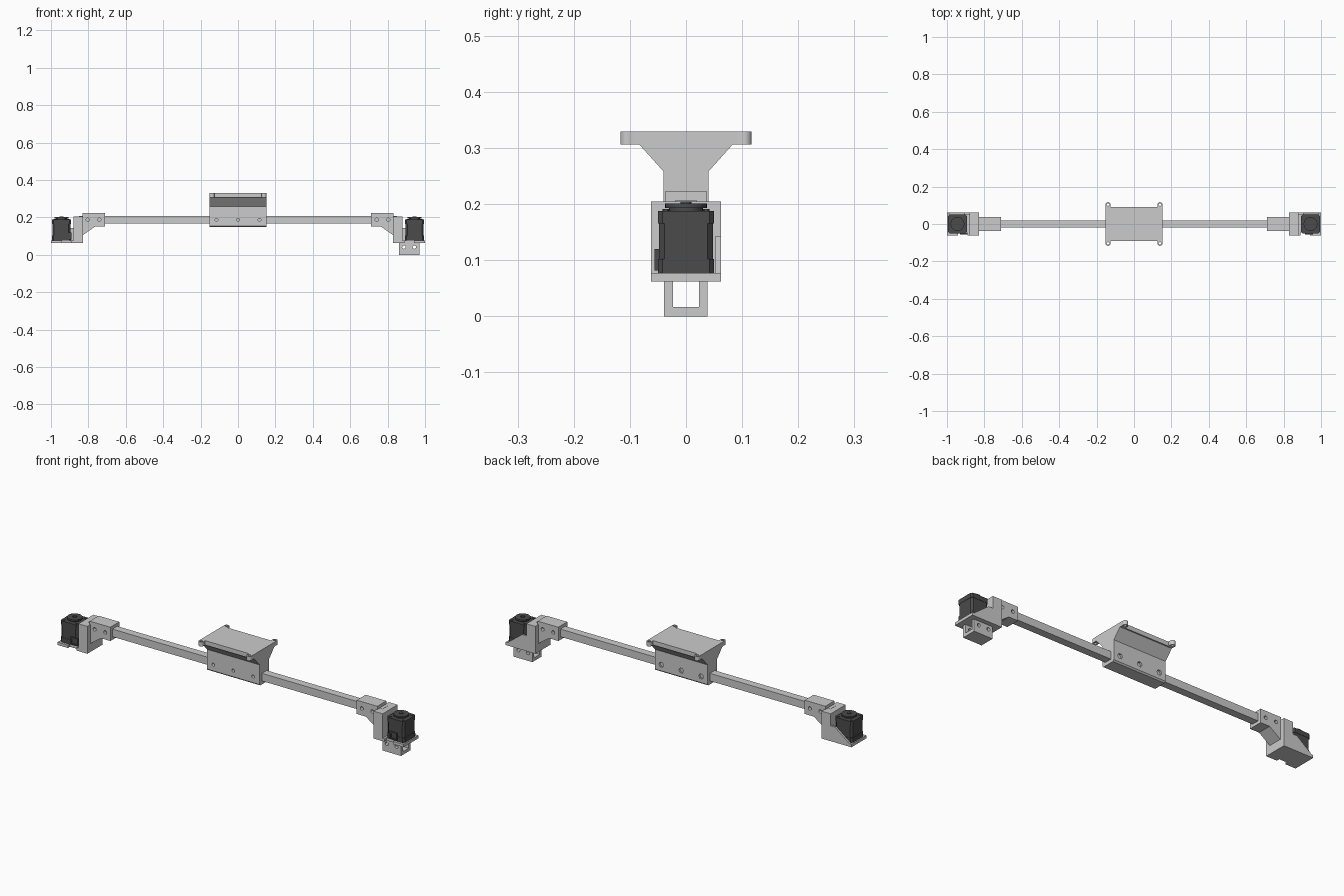
import bpy, bmesh, math
from mathutils import Matrix, Vector

if "Cube" in bpy.data.objects:
    bpy.data.objects.remove(bpy.data.objects["Cube"])

dark = bpy.data.materials.new("motor_dark")
dark.diffuse_color = (0.07, 0.07, 0.07, 1)
dark.use_nodes = True
dark.node_tree.nodes["Principled BSDF"].inputs["Base Color"].default_value = dark.diffuse_color


def prism(name, pts, a, b, axis, mat=None):
    """Extrude a profile along an axis: x uses (y,z), y uses (x,z), z uses (x,y)."""
    place = {'x': lambda p, t: (t, p[0], p[1]),
             'y': lambda p, t: (p[0], t, p[1]),
             'z': lambda p, t: (p[0], p[1], t)}[axis]
    bm = bmesh.new()
    lo = [bm.verts.new(place(p, a)) for p in pts]
    hi = [bm.verts.new(place(p, b)) for p in pts]
    bm.faces.new(lo)
    bm.faces.new(hi)
    n = len(pts)
    for i in range(n):
        bm.faces.new((lo[i], lo[(i + 1) % n], hi[(i + 1) % n], hi[i]))
    bmesh.ops.recalc_face_normals(bm, faces=bm.faces)
    me = bpy.data.meshes.new(name)
    bm.to_mesh(me)
    bm.free()
    ob = bpy.data.objects.new(name, me)
    bpy.context.collection.objects.link(ob)
    if mat:
        me.materials.append(mat)
    return ob


def box(name, x0, x1, y0, y1, z0, z1, mat=None):
    return prism(name, [(x0, y0), (x1, y0), (x1, y1), (x0, y1)], z0, z1, 'z', mat)


def circle(c, r, n=24):
    return [(c[0] + r * math.cos(2 * math.pi * i / n),
             c[1] + r * math.sin(2 * math.pi * i / n)) for i in range(n)]


def chamfered(cx, cy, h, c):
    k = h - c
    return [(cx + x, cy + y) for x, y in
            [(-h, -k), (-k, -h), (k, -h), (h, -k), (h, k), (k, h), (-k, h), (-h, k)]]


def boolean(ob, others, op='DIFFERENCE'):
    bpy.context.view_layer.objects.active = ob
    for c in others:
        m = ob.modifiers.new(op.lower(), 'BOOLEAN')
        m.operation, m.solver, m.object = op, 'EXACT', c
        bpy.ops.object.modifier_apply(modifier=m.name)
        bpy.data.objects.remove(c)


def smooth(ob):
    bpy.ops.object.select_all(action='DESELECT')
    ob.select_set(True)
    bpy.context.view_layer.objects.active = ob
    bpy.ops.object.shade_smooth_by_angle(angle=math.radians(30))


# Long square beam
box("beam", -0.85, 0.85, -0.02, 0.02, 0.166, 0.206)

# Central mount: flared block with top plate and screw holes
half = [(0.033, 0.148), (0.04, 0.155), (0.04, 0.258), (0.083, 0.306)]
profile = half + [(-y, z) for y, z in reversed(half)]
block = prism("center_mount", profile, -0.152, 0.152, 'x')
cuts = []
for x in (-0.115, 0, 0.115):
    cuts.append(prism("cut", circle((x, 0.187), 0.008), -0.1, -0.0205, 'y'))
    cuts.append(prism("cut", circle((x, 0.187), 0.014, 6), 0.03, 0.1, 'y'))
boolean(block, cuts)
plate = box("top_plate", -0.152, 0.152, -0.09, 0.09, 0.306, 0.329)
ears, holes = [], []
for sx in (-1, 1):
    for sy in (-1, 1):
        c = (sx * 0.139, sy * 0.104)
        ears.append(prism("ear", circle(c, 0.013), 0.306, 0.329, 'z'))
        ears.append(box("ear", c[0] - 0.0125, c[0] + 0.0125, *sorted((sy * 0.085, c[1])),
                        0.306, 0.329))
        holes.append(prism("cut", circle(c, 0.007, 16), 0.29, 0.34, 'z'))
boolean(plate, ears, 'UNION')
boolean(plate, holes)
smooth(plate)


def motor_mount(s, side):
    def mx(pts):
        return [(s * x, z) for x, z in pts]

    def mbox(name, x0, x1, *rest):
        return box(name, *sorted((s * x0, s * x1)), *rest)

    # Clamp with sloped brace under the beam
    clamp = prism(side + "_clamp", mx([(0.712, 0.15), (0.712, 0.222), (0.832, 0.222),
                  (0.832, 0.103), (0.765, 0.15)]), -0.037, 0.037, 'y')
    cuts = []
    for x in (0.742, 0.803):
        for a, b in ((-0.1, -0.0205), (0.0205, 0.1)):
            cuts.append(prism("cut", circle((s * x, 0.187), 0.009), a, b, 'y'))
    boolean(clamp, cuts)

    # Upright plate, base with cable notch, rear gusset
    mbox(side + "_upright", 0.828, 0.88, -0.062, 0.062, 0.062, 0.205)
    base = [(0.88, -0.062), (0.89, -0.062), (0.89, -0.045), (0.94, -0.045), (0.94, -0.062),
            (1.0, -0.062), (1.0, 0.062), (0.88, 0.062)]
    prism(side + "_base", mx(base), 0.062, 0.077, 'z')
    prism(side + "_gusset", mx([(0.88, 0.077), (0.88, 0.142), (0.905, 0.142), (0.99, 0.077)]),
          0.052, 0.062, 'y')

    # Motor: bottom cap, body, top cap, stepped boss and shaft
    cx = s * 0.944
    prism(side + "_motor_bottom", chamfered(cx, 0, 0.05, 0.008), 0.077, 0.102, 'z', dark)
    prism(side + "_motor_body", chamfered(cx, 0, 0.0485, 0.010), 0.102, 0.165, 'z', dark)
    prism(side + "_motor_top", chamfered(cx, 0, 0.05, 0.008), 0.165, 0.188, 'z', dark)
    for name, r, z0, z1 in (("boss", 0.03, 0.188, 0.193), ("rotor", 0.037, 0.193, 0.201),
                            ("shaft", 0.01, 0.201, 0.205)):
        smooth(prism(side + "_motor_" + name, circle((cx, 0), r, 32), z0, z1, 'z', dark))
    for sx in (-1, 1):
        for sy in (-1, 1):
            smooth(prism(side + "_motor_screw", circle((cx + sx * 0.036, sy * 0.036), 0.006, 12),
                         0.188, 0.191, 'z', dark))

    # Cable socket on the front
    kx = cx - 0.008 if s > 0 else cx + 0.034
    socket = box(side + "_socket", kx - 0.021, kx + 0.021, -0.056, -0.047, 0.082, 0.12, dark)
    boolean(socket, [box("cut", kx - 0.014, kx + 0.014, -0.07, -0.051, 0.088, 0.112)])


motor_mount(-1, "left")
motor_mount(1, "right")

# Hanging foot under the right mount, open along x
foot = prism("right_foot", [(-0.039, 0), (0.038, 0), (0.038, 0.062), (0.023, 0.062),
             (0.023, 0.017), (-0.023, 0.017), (-0.023, 0.062), (-0.039, 0.062)],
             0.862, 0.97, 'x')
boolean(foot, [prism("cut", circle((x, 0.041), 0.009), -0.1, 0.1, 'y') for x in (0.887, 0.943)])
